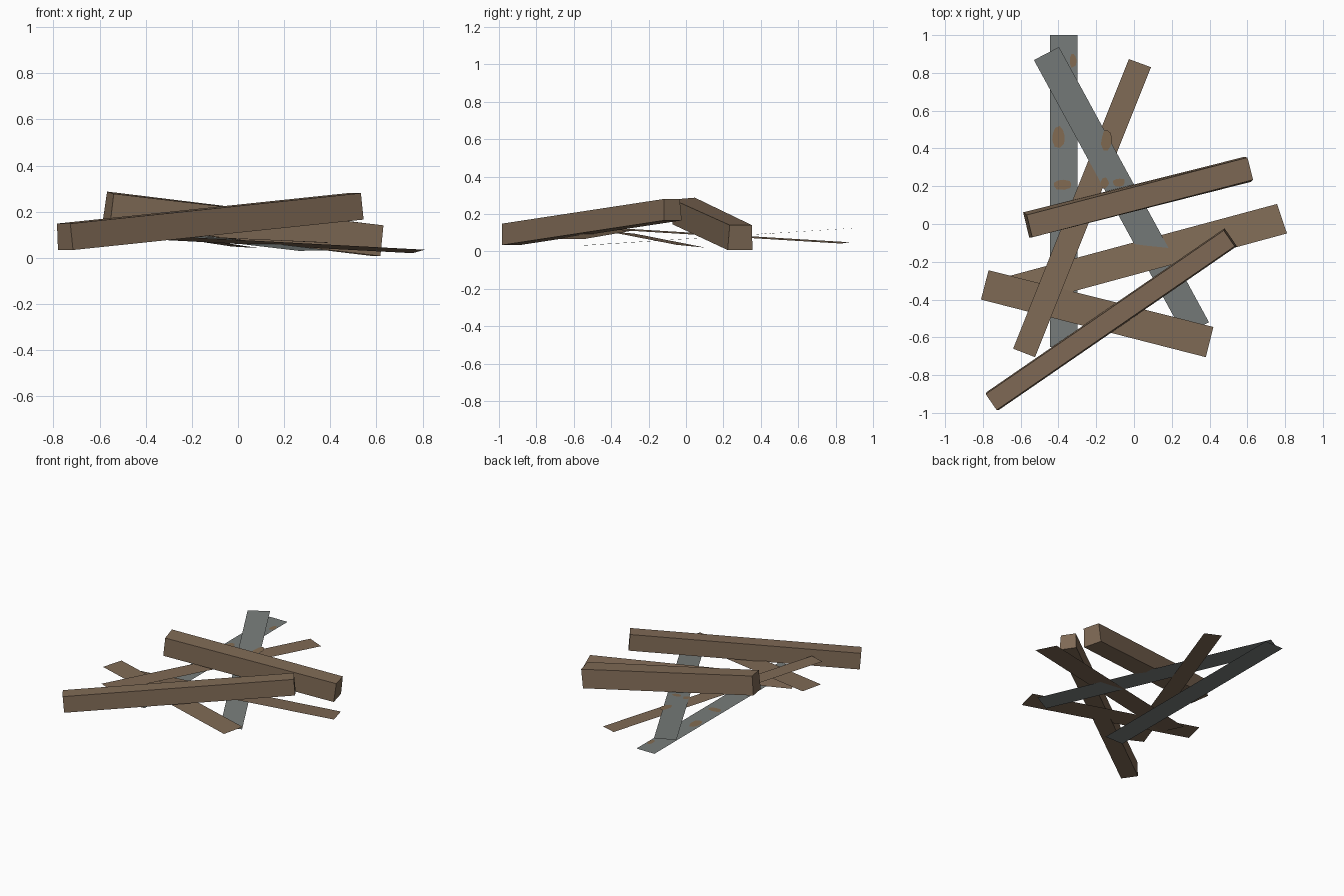
import bpy, bmesh, math, random
from mathutils import Vector

if "Cube" in bpy.data.objects:
    bpy.data.objects.remove(bpy.data.objects["Cube"])

random.seed(4)


def material(name, rgb):
    m = bpy.data.materials.new(name)
    m.diffuse_color = (*rgb, 1)
    m.use_nodes = True
    m.node_tree.nodes["Principled BSDF"].inputs["Base Color"].default_value = m.diffuse_color
    return m


WOOD = material("weathered wood", (0.215, 0.145, 0.092))
METAL = material("dull grey metal", (0.185, 0.203, 0.197))
RUST = material("rust brown", (0.225, 0.148, 0.085))


def finish(name, bm, mat):
    me = bpy.data.meshes.new(name)
    bm.to_mesh(me)
    bm.free()
    me.materials.append(mat)
    ob = bpy.data.objects.new(name, me)
    bpy.context.collection.objects.link(ob)
    return ob


def beam(name, start, end, bottom_w, top_w, height, start_roll=0.0):
    """Squared timber between two end centres, slightly narrower on top."""
    a, b = Vector(start), Vector(end)
    d = (b - a).normalized()
    side = Vector((0, 0, 1)).cross(d).normalized()
    up = d.cross(side)
    bm = bmesh.new()
    rings = []
    for c, roll in ((a, start_roll), (b, 0.0)):
        s = side * math.cos(roll) + up * math.sin(roll)
        u = up * math.cos(roll) - side * math.sin(roll)
        rings.append([bm.verts.new(c + s * x + u * z) for x, z in (
            (-bottom_w / 2, -height / 2), (bottom_w / 2, -height / 2),
            (top_w / 2, height / 2), (-top_w / 2, height / 2))])
    for i in range(4):
        j = (i + 1) % 4
        bm.faces.new((rings[0][i], rings[0][j], rings[1][j], rings[1][i]))
    for r in rings:
        bm.faces.new(r)
    bmesh.ops.recalc_face_normals(bm, faces=bm.faces)
    finish(name, bm, WOOD)


def add_face(bm, points):
    f = bm.faces.new([bm.verts.new(p) for p in points])
    f.normal_update()
    if f.normal.z < 0:
        f.normal_flip()


def sheet(name, corners, mat, patches=()):
    """Paper-thin plank with optional rust blotches (x, y, half x, half y)."""
    pts = [Vector(c) for c in corners]
    bm = bmesh.new()
    add_face(bm, pts)
    finish(name, bm, mat)
    n = (pts[1] - pts[0]).cross(pts[3] - pts[0]).normalized()
    for k, (x, y, rx, ry) in enumerate(patches):
        blob = []
        for i in range(9):
            t = math.tau * i / 9
            r = random.uniform(0.8, 1.1)
            px, py = x + rx * r * math.cos(t), y + ry * r * math.sin(t)
            pz = pts[0].z - (n.x * (px - pts[0].x) + n.y * (py - pts[0].y)) / n.z
            blob.append((px, py, pz + 0.002))
        bm = bmesh.new()
        add_face(bm, blob)
        finish(f"{name}_rust_{k + 1}", bm, RUST)


# heavy timbers resting on top of the pile
beam("back_beam", (-.562, -.008, .216), (.608, .291, .074), .137, .122, .134, .08)
beam("front_beam", (-.752, -.940, .091), (.508, -.073, .223), .115, .102, .115)

# grey metal strips
sheet("straight_metal_strip",
      [(-.445, -.65, .05), (-.30, -.65, .05), (-.30, 1, .05), (-.445, 1, .05)], METAL,
      [(-.40, .465, .038, .06), (-.38, .21, .055, .028), (-.322, .865, .018, .04)])
sheet("slanted_metal_strip",
      [(.265, -.59, .03), (.397, -.52, .033), (-.397, .937, .127), (-.53, .868, .123)], METAL,
      [(-.145, .445, .03, .06), (-.155, .215, .022, .03), (-.08, .22, .035, .025)])

# loose thin boards
sheet("right_board",
      [(-.61, -.435, .11), (.81, -.05, .035), (.757, .106, .02), (-.66, -.275, .095)], WOOD)
sheet("left_board",
      [(-.81, -.40, .12), (.38, -.705, .065), (.42, -.545, .066), (-.77, -.245, .118)], WOOD)
sheet("crossing_board",
      [(-.64, -.66, .142), (-.524, -.705, .135), (.09, .83, .042), (-.027, .873, .049)], WOOD)
